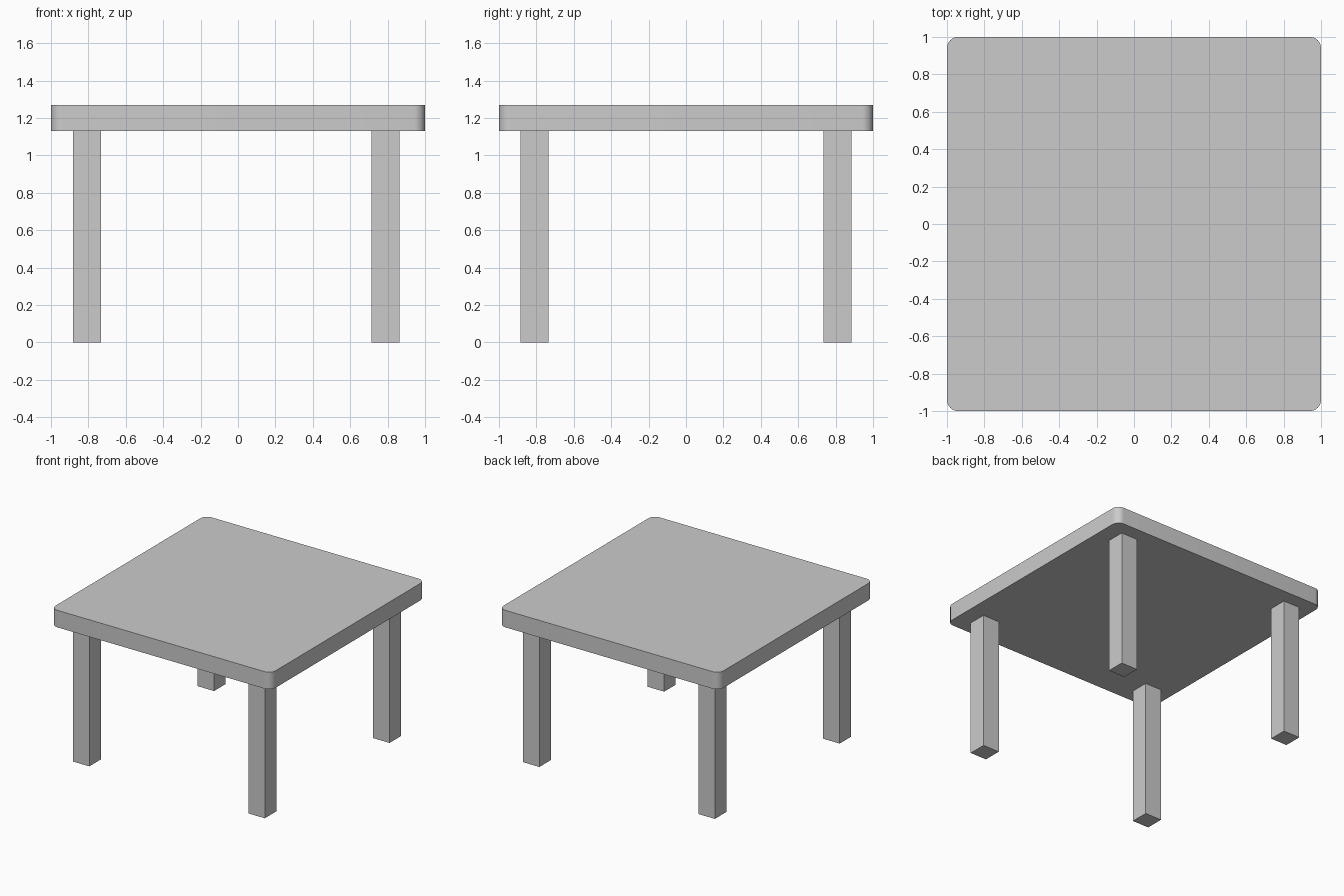
import bpy, bmesh
from math import cos, sin, pi, radians

if "Cube" in bpy.data.objects:
    bpy.data.objects.remove(bpy.data.objects["Cube"])

TOP_Z, UNDER_Z = 1.27, 1.13
RADIUS, STEPS = 0.06, 8
LEG = 0.15


def add_object(name, bm):
    bmesh.ops.recalc_face_normals(bm, faces=bm.faces)
    mesh = bpy.data.meshes.new(name)
    bm.to_mesh(mesh)
    bm.free()
    obj = bpy.data.objects.new(name, mesh)
    bpy.context.collection.objects.link(obj)
    return obj


# Table top: rounded square extruded upwards
bm = bmesh.new()
c = 1 - RADIUS
outline = []
for i, (sx, sy) in enumerate([(1, 1), (-1, 1), (-1, -1), (1, -1)]):
    for k in range(STEPS + 1):
        a = (i + k / STEPS) * pi / 2
        outline.append(bm.verts.new((sx * c + RADIUS * cos(a), sy * c + RADIUS * sin(a), UNDER_Z)))
face = bm.faces.new(outline)
ext = bmesh.ops.extrude_face_region(bm, geom=[face], use_keep_orig=True)
bmesh.ops.translate(bm, vec=(0, 0, TOP_Z - UNDER_Z),
                    verts=[g for g in ext["geom"] if isinstance(g, bmesh.types.BMVert)])
top = add_object("table_top", bm)
bpy.context.view_layer.objects.active = top
top.select_set(True)
bpy.ops.object.shade_smooth_by_angle(angle=radians(30))

# Four square legs, set slightly towards the left
for side, x in (("left", -0.807), ("right", 0.788)):
    for end, y in (("front", -0.81), ("back", 0.81)):
        bm = bmesh.new()
        bmesh.ops.create_cube(bm, size=1)
        bmesh.ops.scale(bm, vec=(LEG, LEG, UNDER_Z), verts=bm.verts)
        leg = add_object(f"{end}_{side}_leg", bm)
        leg.location = (x, y, UNDER_Z / 2)
